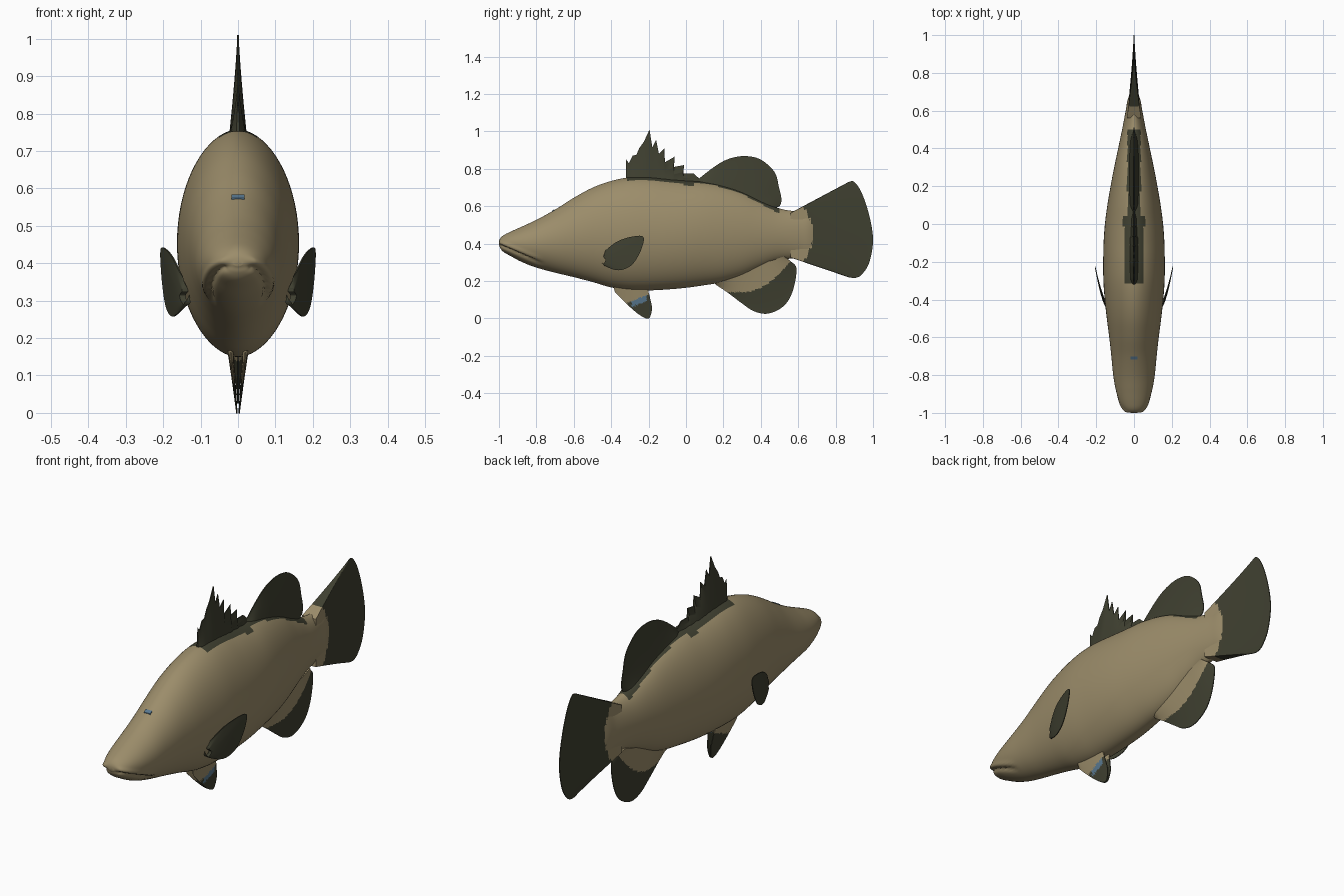
import bpy, bmesh, math

if "Cube" in bpy.data.objects:
    bpy.data.objects.remove(bpy.data.objects["Cube"])


def material(name, rgb):
    m = bpy.data.materials.new(name)
    m.diffuse_color = (*rgb, 1)
    m.use_nodes = True
    m.node_tree.nodes["Principled BSDF"].inputs["Base Color"].default_value = m.diffuse_color
    return m


MATS = [material("tan_skin", (0.33, 0.265, 0.145)),
        material("dark_olive_fin", (0.05, 0.051, 0.03)),
        material("slate_blue", (0.10, 0.19, 0.28))]
SKIN, DARK, BLUE = 0, 1, 2


def spline(rows, n):
    """Resample rows of numbers with a Catmull-Rom curve."""
    out = []
    for i in range(len(rows) - 1):
        p0, p1, p2 = rows[max(i - 1, 0)], rows[i], rows[i + 1]
        p3 = rows[min(i + 2, len(rows) - 1)]
        for k in range(n):
            t = k / n
            out.append([0.5 * (2 * b + (c - a) * t + (2 * a - 5 * b + 4 * c - d) * t * t
                               + (3 * b - a - 3 * c + d) * t ** 3)
                        for a, b, c, d in zip(p0, p1, p2, p3)])
    out.append(list(rows[-1]))
    return out


def finish(bm, name, rule):
    bmesh.ops.recalc_face_normals(bm, faces=bm.faces)
    for f in bm.faces:
        f.material_index = rule(*f.calc_center_median())
        f.smooth = True
    me = bpy.data.meshes.new(name)
    bm.to_mesh(me)
    bm.free()
    for m in MATS:
        me.materials.append(m)
    me.set_sharp_from_angle(angle=math.radians(50))
    ob = bpy.data.objects.new(name, me)
    bpy.context.collection.objects.link(ob)
    return ob


def fin(name, stations, thick, rule, smooth=4, steps=24, place=lambda y, z: 0, side=1):
    """Tapering blade lofted from base points to edge points (y, z, y, z)."""
    st = spline(stations, smooth) if smooth else stations
    n = len(st)
    bm = bmesh.new()
    grids = []
    for sgn in (1, -1):
        g = []
        for i, (by, bz, ty, tz) in enumerate(st):
            s = i / (n - 1)
            edge = min(1, 0.25 + 3 * math.sqrt(s * (1 - s)))
            row = []
            for k in range(steps + 1):
                t = k / steps
                y, z = by + (ty - by) * t, bz + (tz - bz) * t
                h = (thick * (1 - t) ** 1.3 + 0.002) * edge
                row.append(bm.verts.new((side * (place(y, z) + sgn * h), y, z)))
            g.append(row)
        grids.append(g)
        for i in range(n - 1):
            for k in range(steps):
                bm.faces.new((g[i][k], g[i + 1][k], g[i + 1][k + 1], g[i][k + 1]))
    # rim joining the two sides
    loops = []
    for g in grids:
        loops.append([r[0] for r in g] + g[-1][1:] + [r[-1] for r in g[-2::-1]]
                     + g[0][-2:0:-1])
    a, b = loops
    for i in range(len(a)):
        j = (i + 1) % len(a)
        bm.faces.new((a[i], a[j], b[j], b[i]))
    return finish(bm, name, rule)


# colour rules
def tail_dark(y, z):
    return y > 0.68 - 2.5 * (z - 0.45) ** 2


def body_rule(x, y, z):
    half = 0.055 if y < 0.05 else 0.035
    on_back = z > 0.55 and abs(x) < half and -0.31 < y < 0.5
    return DARK if on_back or tail_dark(y, z) else SKIN


def anal_rule(x, y, z):
    return DARK if z < 0.14 + 2.5 * max(0, y - 0.3) ** 2 else SKIN


def pelvic_rule(x, y, z):
    d = 0.08 + 0.4 * (y + 0.32) - z
    if d < 0:
        return SKIN
    return BLUE if d < 0.03 and -0.29 < y < -0.21 and x > 0.01 else DARK


def all_dark(x, y, z):
    return DARK


# body: y, top, bottom, half width
BODY = [(-1.0, .408, .392, .012), (-.993, .428, .375, .038), (-.975, .445, .355, .058),
        (-.94, .463, .335, .077), (-.88, .49, .303, .096), (-.8, .527, .272, .11),
        (-.7, .582, .245, .12), (-.6, .645, .221, .131), (-.5, .699, .195, .144),
        (-.4, .735, .166, .155), (-.3, .755, .151, .162), (-.2, .757, .15, .163),
        (-.1, .747, .155, .161), (0, .737, .164, .154), (.1, .73, .178, .141),
        (.2, .712, .195, .124), (.3, .68, .225, .105), (.4, .632, .27, .084),
        (.5, .588, .31, .063), (.6, .574, .323, .044), (.66, .595, .313, .033),
        (.72, .62, .30, .01)]
SEG = 72
bm = bmesh.new()
rings = []
for y, top, bot, w in spline(BODY, 7):
    ring = []
    for i in range(SEG):
        a = 2 * math.pi * i / SEG
        c, s = math.cos(a), math.sin(a)
        x = w * math.copysign(abs(c) ** 1.08, c)
        ring.append(bm.verts.new((x, y, (top + bot) / 2 + s * (top - bot) / 2)))
    rings.append(ring)
for a, b in zip(rings, rings[1:]):
    for i in range(SEG):
        j = (i + 1) % SEG
        bm.faces.new((a[i], a[j], b[j], b[i]))
bm.faces.new(rings[0])
bm.faces.new(rings[-1])
bmesh.ops.recalc_face_normals(bm, faces=bm.faces)
bm.normal_update()
# mouth crease with a raised upper lip
for v in bm.verts:
    if v.co.y < -0.76:
        d = v.co.z - (0.393 - 0.43 * (v.co.y + 1))
        fade = min(1, (-0.76 - v.co.y) / 0.06) * min(1, (v.co.y + 1) / 0.01)
        v.co += v.normal * fade * (0.006 * math.exp(-((d - 0.016) / 0.012) ** 2)
                                   - 0.010 * math.exp(-(d / 0.008) ** 2))
finish(bm, "body", body_rule)

# spiny dorsal fin with ragged edge
fin("front_dorsal_fin", [
    (-.32, .72, -.32, .85), (-.30, .72, -.305, .83), (-.28, .72, -.285, .87),
    (-.265, .72, -.265, .875), (-.25, .72, -.25, .91), (-.23, .72, -.225, .945),
    (-.20, .72, -.195, 1.01), (-.18, .72, -.18, .915), (-.165, .72, -.16, .955),
    (-.15, .72, -.145, .88), (-.13, .72, -.115, .91), (-.11, .72, -.113, .835),
    (-.08, .72, -.06, .865), (-.06, .70, -.065, .81), (-.03, .70, -.01, .82),
    (-.01, .70, -.015, .775), (.02, .70, .04, .775), (.08, .70, .08, .74)],
    0.024, all_dark, smooth=0)

# soft dorsal fin
fin("rear_dorsal_fin", [
    (.05, .70, .06, .74), (.10, .70, .15, .81), (.15, .69, .22, .85), (.20, .68, .30, .868),
    (.25, .66, .38, .858), (.30, .64, .44, .82), (.34, .62, .48, .77), (.38, .60, .497, .70),
    (.41, .59, .51, .64), (.43, .58, .50, .60), (.44, .575, .46, .592)], 0.026, all_dark)

# tail fin
fin("tail_fin", [
    (.56, .565, .87, .73), (.56, .56, .90, .73), (.56, .53, .94, .67), (.56, .49, .98, .55),
    (.56, .445, 1.0, .42), (.56, .40, .98, .30), (.56, .36, .94, .235),
    (.56, .33, .905, .217), (.56, .325, .87, .22)], 0.036,
    lambda x, y, z: DARK if tail_dark(y, z) else SKIN, smooth=6, steps=30)

# anal fin
fin("anal_fin", [
    (.14, .20, .16, .18), (.20, .22, .22, .14), (.26, .24, .30, .08), (.32, .26, .36, .04),
    (.37, .28, .43, .025), (.42, .30, .50, .05), (.46, .31, .55, .10), (.49, .32, .58, .18),
    (.52, .33, .59, .27), (.53, .33, .56, .305)], 0.03, anal_rule, smooth=6, steps=30)

# paired fins
PELVIC = [(-.39, .18, -.38, .14), (-.36, .19, -.32, .08), (-.32, .19, -.25, .02),
          (-.29, .19, -.20, 0), (-.26, .19, -.182, .05), (-.23, .19, -.19, .10),
          (-.21, .19, -.20, .14)]
PECTORAL = [(-.44, .335, -.43, .365), (-.44, .33, -.37, .41), (-.44, .325, -.30, .435),
            (-.435, .32, -.23, .438), (-.43, .315, -.235, .38), (-.43, .31, -.27, .31),
            (-.435, .30, -.31, .272), (-.44, .295, -.37, .258), (-.445, .29, -.44, .285),
            (-.45, .30, -.45, .315)]
for side, label in ((1, "right"), (-1, "left")):
    fin(label + "_pelvic_fin", PELVIC, 0.008, pelvic_rule, smooth=6,
        place=lambda y, z: 0.003 + 0.1 * z, side=side)
    fin(label + "_pectoral_fin", PECTORAL, 0.006, all_dark, smooth=6, side=side,
        place=lambda y, z: 0.13 + 0.075 * max(0, (y + 0.45) / 0.22) ** 0.6)

# small blue fleck on the forehead
bm = bmesh.new()
bmesh.ops.create_cube(bm, size=1)
for v in bm.verts:
    x, y, z = v.co
    v.co = (x * 0.035, -0.71 + y * 0.015, 0.577 + 0.6 * y * 0.015 + z * 0.005)
finish(bm, "forehead_fleck", lambda x, y, z: BLUE)
